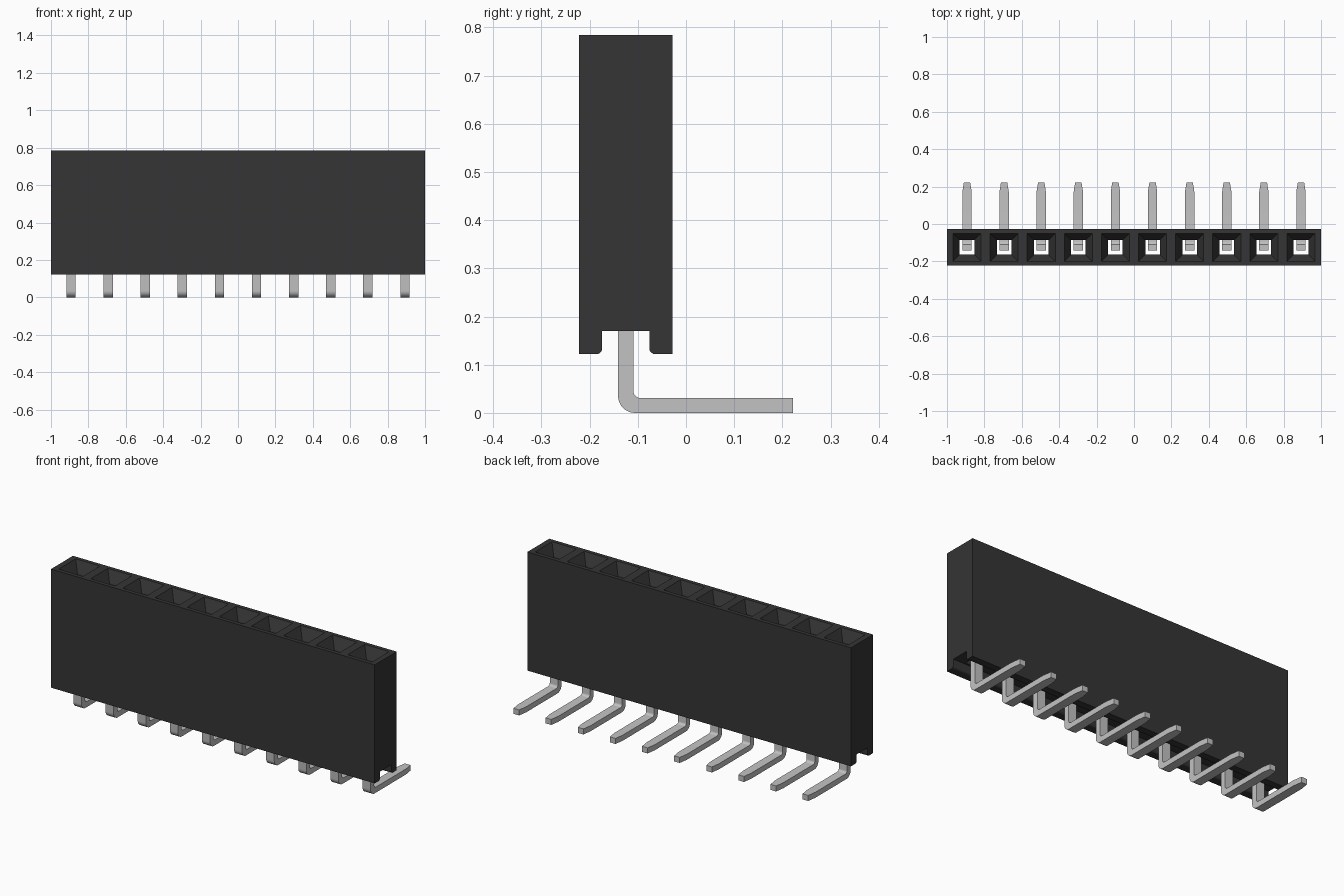
import bpy, bmesh, math

if "Cube" in bpy.data.objects:
    bpy.data.objects.remove(bpy.data.objects["Cube"], do_unlink=True)

COUNT, PITCH = 10, 0.1984
XS = [(i - (COUNT - 1) / 2) * PITCH for i in range(COUNT)]
YC = -0.125                       # centre line of the housing


def material(name, value, metallic=0.0):
    m = bpy.data.materials.new(name)
    m.use_nodes = True
    color = (value, value, value, 1)
    m.diffuse_color = color
    bsdf = m.node_tree.nodes["Principled BSDF"]
    bsdf.inputs["Base Color"].default_value = color
    return m


def make_object(name, bm, mat):
    bmesh.ops.recalc_face_normals(bm, faces=bm.faces)
    mesh = bpy.data.meshes.new(name)
    bm.to_mesh(mesh)
    bm.free()
    ob = bpy.data.objects.new(name, mesh)
    bpy.context.collection.objects.link(ob)
    mesh.materials.append(mat)
    return ob


def extrude_profile(bm, points, x0, x1):
    """Sweep a closed (y, z) outline along x."""
    a = [bm.verts.new((x0, y, z)) for y, z in points]
    b = [bm.verts.new((x1, y, z)) for y, z in points]
    bm.faces.new(a)
    bm.faces.new(b)
    for i in range(len(a)):
        j = (i + 1) % len(a)
        bm.faces.new((a[i], a[j], b[j], b[i]))
    return a + b


def arc(cy, cz, r, start, end, n):
    angles = [math.radians(start + (end - start) * i / n) for i in range(n + 1)]
    return [(cy + r * math.cos(t), cz + r * math.sin(t)) for t in angles]


def square_shaft(bm, x, y, levels):
    """Stack square sections given as (z, half width)."""
    rings = [[bm.verts.new((x + sx * h, y + sy * h, z))
              for sx, sy in ((-1, -1), (1, -1), (1, 1), (-1, 1))] for z, h in levels]
    bm.faces.new(rings[0])
    bm.faces.new(rings[-1])
    for lo, hi in zip(rings, rings[1:]):
        for i in range(4):
            j = (i + 1) % 4
            bm.faces.new((lo[i], lo[j], hi[j], hi[i]))


black = material("black plastic", 0.035)
metal = material("pin metal", 0.54)

# Housing with a channel along its underside and rounded inner rail edges
Y0, Y1, Z0, Z1 = -0.222, -0.028, 0.122, 0.784
N0, N1, NZ, R = -0.174, -0.076, 0.17, 0.012
outline = [(Y0, Z1), (Y0, Z0)]
outline += arc(N0 - R, Z0 + R, R, -90, 0, 5)
outline += [(N0, NZ), (N1, NZ)]
outline += arc(N1 + R, Z0 + R, R, 180, 270, 5)
outline += [(Y1, Z0), (Y1, Z1)]
bm = bmesh.new()
extrude_profile(bm, outline, -1, 1)
housing = make_object("housing", bm, black)

# Sockets: funnel mouths leading to square holes through the housing
bm = bmesh.new()
for x in XS:
    square_shaft(bm, x, YC, [(0.14, 0.039), (Z1 - 0.06, 0.039),
                             (Z1, 0.075), (Z1 + 0.02, 0.075)])
cutter = make_object("socket_cutter", bm, black)
cutter.hide_render = True
mod = housing.modifiers.new("sockets", "BOOLEAN")
mod.operation = "DIFFERENCE"
mod.solver = "EXACT"
mod.object = cutter
bpy.ops.object.select_all(action="DESELECT")
bpy.context.view_layer.objects.active = housing
housing.select_set(True)
bpy.ops.object.modifier_apply(modifier=mod.name)
bpy.data.objects.remove(cutter, do_unlink=True)

# Right-angle pins with tapered tips
PY0, PY1, T, TOP, TIP = -0.141, -0.109, 0.031, 0.45, 0.222
pin_outline = [(PY0, TOP)]
pin_outline += arc(PY0 + 0.035, 0.035, 0.035, 180, 270, 8)
pin_outline += [(0.172, 0), (TIP, 0), (TIP, T), (0.172, T)]
pin_outline += arc(PY1 + 0.014, T + 0.014, 0.014, 270, 180, 6)
pin_outline += [(PY1, TOP)]
for n, x in enumerate(XS, 1):
    bm = bmesh.new()
    for v in extrude_profile(bm, pin_outline, -0.025, 0.025):
        if v.co.y > TIP - 0.01:
            v.co.x *= 0.68
    pin = make_object(f"pin_{n}", bm, metal)
    pin.location.x = x
    bpy.ops.object.select_all(action="DESELECT")
    bpy.context.view_layer.objects.active = pin
    pin.select_set(True)
    bpy.ops.object.shade_smooth_by_angle(angle=math.radians(30))
